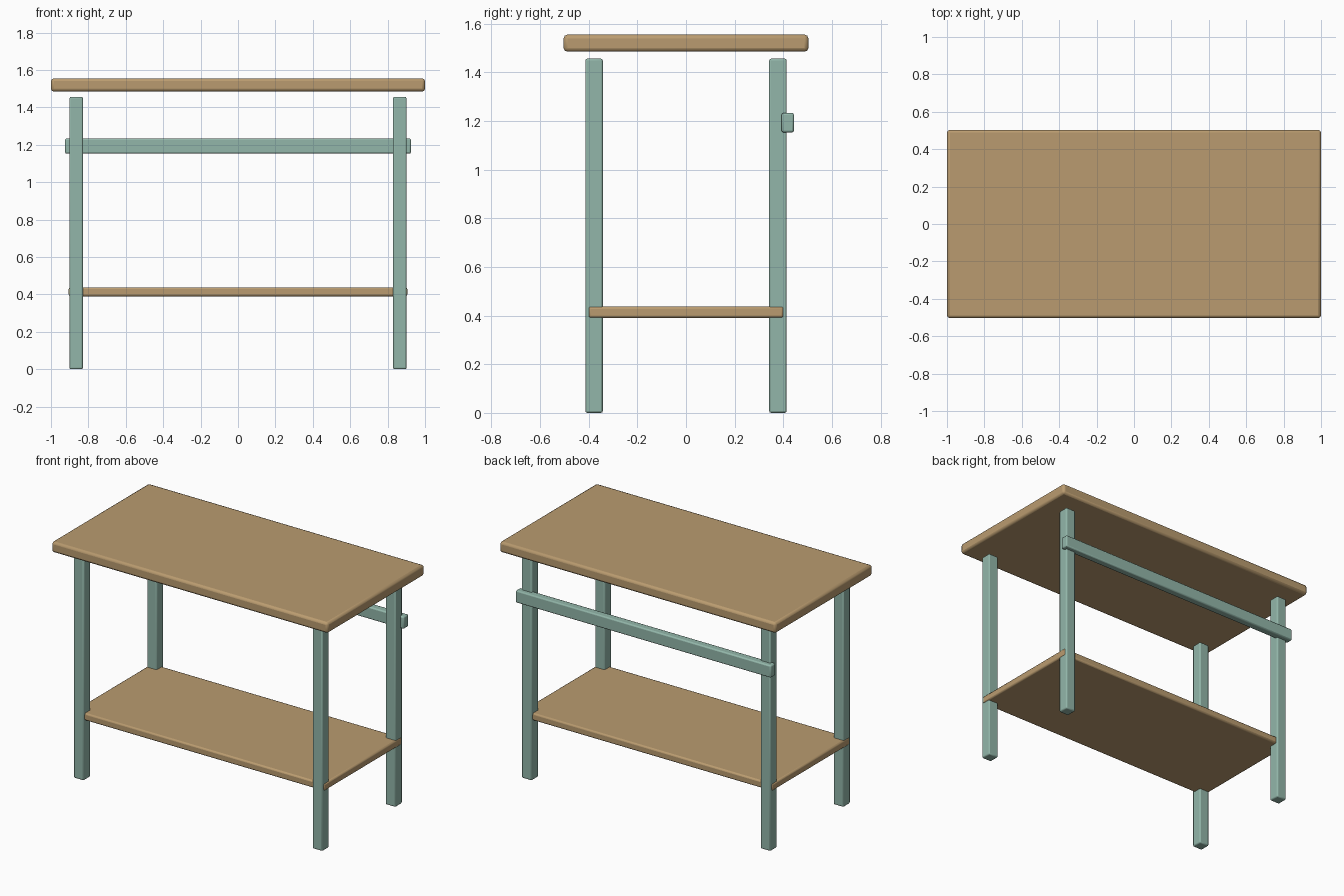
import bpy

if "Cube" in bpy.data.objects:
    bpy.data.objects.remove(bpy.data.objects["Cube"])


def material(name, color):
    mat = bpy.data.materials.new(name)
    mat.diffuse_color = color
    mat.use_nodes = True
    mat.node_tree.nodes["Principled BSDF"].inputs["Base Color"].default_value = mat.diffuse_color
    return mat


wood = material("wood", (0.49, 0.33, 0.16, 1))
paint = material("green_paint", (0.29, 0.47, 0.40, 1))


def board(name, lo, hi, bevel, mat):
    """Box between two corners with softened edges."""
    bpy.ops.mesh.primitive_cube_add(
        size=1, location=[(a + b) / 2 for a, b in zip(lo, hi)])
    ob = bpy.context.object
    ob.name = name
    ob.scale = [b - a for a, b in zip(lo, hi)]
    bpy.ops.object.transform_apply(location=False, rotation=False, scale=True)
    mod = ob.modifiers.new("bevel", 'BEVEL')
    mod.width = bevel
    mod.segments = 2
    ob.data.materials.append(mat)
    bpy.ops.object.shade_smooth_by_angle()
    return ob


# Table top and lower shelf
board("table_top", (-1, -0.503, 1.485), (1, 0.503, 1.555), 0.015, wood)
board("lower_shelf", (-0.905, -0.402, 0.39), (0.905, 0.402, 0.438), 0.01, wood)

# Four legs, stopping just short of the top
W = 0.036
for side, x in (("left", -0.865), ("right", 0.865)):
    for end, y in (("front", -0.378), ("back", 0.378)):
        board(f"{end}_{side}_leg", (x - W, y - W, 0), (x + W, y + W, 1.456),
              0.008, paint)

# Rail across the back legs
board("back_rail", (-0.925, 0.393, 1.153), (0.925, 0.444, 1.233), 0.008, paint)
